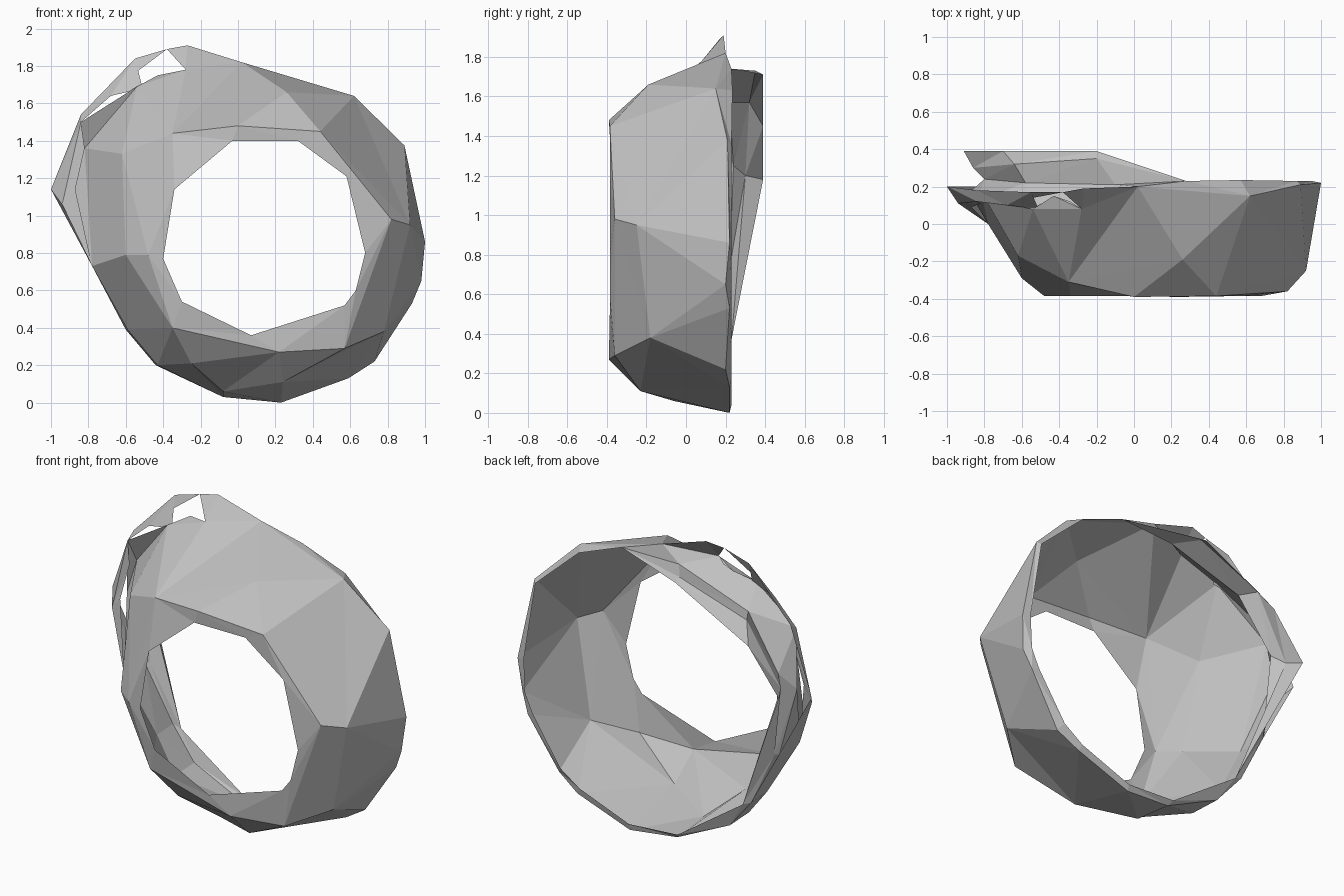
import bpy, bmesh
from mathutils import Vector

grey = bpy.data.materials.new("stone grey")
grey.diffuse_color = (0.53, 0.53, 0.53, 1)


def strip(bm, a, b, closed=True):
    """Triangulate between two outlines, always taking the shorter diagonal."""
    a = [Vector(p) for p in a]
    b = [Vector(p) for p in b]
    if closed:
        a.append(a[0])
        b.append(b[0])
    i = j = 0
    while i < len(a) - 1 or j < len(b) - 1:
        step_a = j == len(b) - 1 or (
            i < len(a) - 1 and (a[i + 1] - b[j]).length < (a[i] - b[j + 1]).length)
        tri = [a[i], b[j], a[i + 1] if step_a else b[j + 1]]
        if step_a:
            i += 1
        else:
            j += 1
        if (tri[1] - tri[0]).cross(tri[2] - tri[0]).length > 1e-5:
            bm.faces.new([bm.verts.new(p) for p in tri])


def finish(bm, name):
    bmesh.ops.remove_doubles(bm, verts=bm.verts, dist=0.001)
    bmesh.ops.recalc_face_normals(bm, faces=bm.faces)
    mesh = bpy.data.meshes.new(name)
    bm.to_mesh(mesh)
    bm.free()
    mesh.materials.append(grey)
    bpy.context.collection.objects.link(bpy.data.objects.new(name, mesh))


# Outlines of the band, counter-clockwise from the right side
back_rim = [(1, .22, .86), (.89, .21, 1.375), (.62, .15, 1.64), (.02, .2, 1.82),
            (-.28, .08, 1.78), (-.54, .08, 1.69), (-.84, .12, 1.5), (-.88, .17, 1.15),
            (-.78, .2, .73), (-.6, .22, .39), (-.44, .2, .2), (-.08, .2, .03),
            (.23, .22, 0), (.59, .22, .13), (.73, .2, .22), (.93, .22, .53), (.98, .2, .65)]
middle = [(.92, -.25, .95), (.62, .15, 1.64), (.26, -.19, 1.66), (.02, .2, 1.82),
          (-.28, .08, 1.78), (-.54, .08, 1.69), (-.82, .18, 1.36), (-.78, 0, .73),
          (-.59, .05, .39), (-.43, 0, .2), (-.25, -.23, .21), (-.08, -.06, .06),
          (.24, -.23, .11), (.78, -.18, .38)]
right_rim = [(-.35, -.36, .4), (.22, -.39, .27), (.57, -.36, .29), (.82, -.36, .98),
             (.44, -.385, 1.45), (0, -.39, 1.48), (-.35, -.31, 1.44)]
left_shoulder = [(-.62, -.17, 1.33), (-.6, -.29, .79)]
left_rim = [(-.48, -.385, .79)]
opening = [(.68, -.385, .8), (.58, -.385, 1.21), (.32, -.385, 1.4), (-.03, -.385, 1.4),
           (-.34, -.385, 1.14), (-.4, -.385, .77), (-.3, -.385, .54), (.07, -.385, .36),
           (.57, -.385, .52), (.63, -.385, .6)]


def from_right(left_part):
    """Full front outline, starting at the right-hand corner."""
    return right_rim[3:] + left_part + right_rim[:3]


# Outer band with its left shoulder
bm = bmesh.new()
strip(bm, back_rim, middle)
strip(bm, middle, from_right(left_shoulder))
ends = [right_rim[-1]], [right_rim[0]]
strip(bm, ends[0] + left_shoulder + ends[1], ends[0] + left_rim + ends[1], False)
finish(bm, "outer_band")

# Front flange around the opening
bm = bmesh.new()
strip(bm, from_right(left_rim), opening)
finish(bm, "front_flange")

# Rear flap that bulges backwards on the left
flap_root = [(.28, .23, 1.74), (-.1, .21, 1.73), (-.58, .22, 1.57), (-.8, .24, 1.25),
             (-.76, .22, .73), (-.55, .23, .37)]
flap_ridge = [(.28, .23, 1.74), (-.2, .35, 1.73), (-.64, .32, 1.57), (-.86, .3, 1.2),
              (-.55, .23, .37)]
flap_edge = [(.28, .23, 1.74), (-.2, .39, 1.71), (-.7, .39, 1.45), (-.91, .39, 1.18),
             (-.55, .23, .37)]
bm = bmesh.new()
strip(bm, flap_root, flap_ridge, False)
strip(bm, flap_ridge, flap_edge, False)
finish(bm, "rear_flap")

# Narrow lip around the back edge, joining the band to the flap
lip = ([(.95, .23, .87), (.87, .23, 1.36), (.57, .235, 1.63)] + flap_root +
       [(-.1, .225, .06), (.23, .23, .04), (.57, .23, .17), (.7, .23, .26),
        (.89, .23, .55), (.94, .23, .66)])
bm = bmesh.new()
strip(bm, back_rim, lip)
finish(bm, "rear_lip")

# Torn crest at the upper left, with gaps left open
bm = bmesh.new()
strip(bm, [(.02, .2, 1.82), (-.27, .19, 1.91), (-.38, .17, 1.89)],
      [(.02, .2, 1.82), (-.28, .08, 1.78)], False)
strip(bm, [(-.38, .17, 1.89), (-.55, .17, 1.84), (-.84, .18, 1.54)],
      [(-.54, .14, 1.77), (-.51, .08, 1.68), (-.68, .1, 1.64), (-.84, .12, 1.5)], False)
strip(bm, [(-.28, .08, 1.78), (-.34, .12, 1.76), (-.43, .15, 1.75)],
      [(-.28, .08, 1.78), (-.54, .08, 1.69)], False)
strip(bm, [(-.84, .18, 1.54), (-1, .2, 1.14)],
      [(-.84, .12, 1.5), (-.94, .11, 1.06)], False)
strip(bm, [(-.84, .12, 1.5), (-.94, .11, 1.06), (-.78, 0, .73)],
      [(-.82, .11, 1.36), (-.87, .09, 1.14), (-.78, 0, .73)], False)
strip(bm, [(-1, .2, 1.14), (-.94, .11, 1.06)], [(-.78, .2, .73), (-.78, 0, .73)], False)
finish(bm, "torn_crest")
